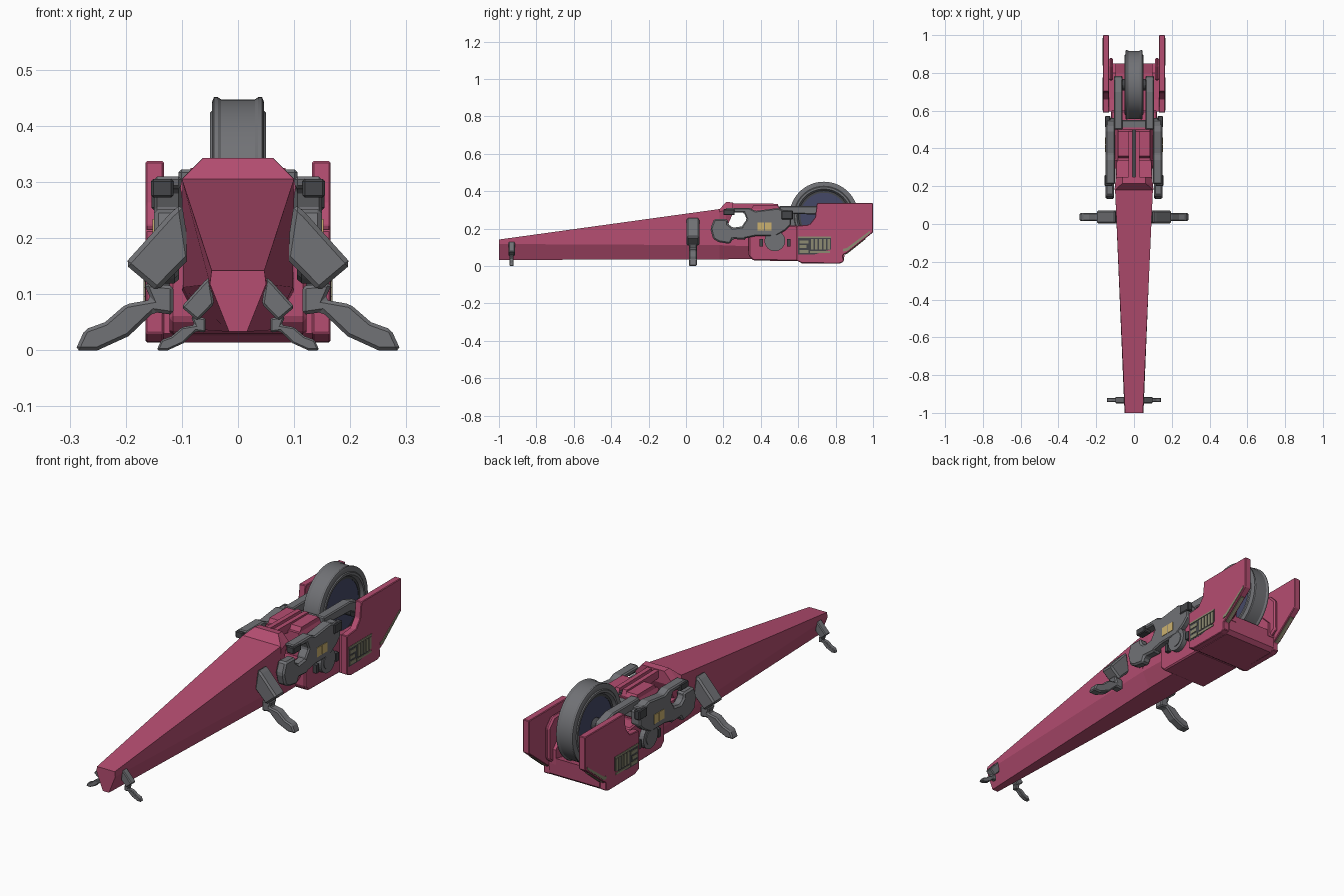
import bpy, bmesh, math
from mathutils import Matrix

if "Cube" in bpy.data.objects:
    bpy.data.objects.remove(bpy.data.objects["Cube"])


def mat(name, r, g, b):
    m = bpy.data.materials.new(name)
    m.diffuse_color = (r, g, b, 1)
    m.use_nodes = True
    m.node_tree.nodes["Principled BSDF"].inputs["Base Color"].default_value = m.diffuse_color
    return m


RED = mat("raspberry paint", 0.46, 0.075, 0.165)
GREY = mat("mid grey metal", 0.165, 0.168, 0.18)
DARK = mat("dark grey", 0.06, 0.062, 0.068)
BLUE = mat("navy hub", 0.06, 0.066, 0.135)
KHAKI = mat("khaki vent", 0.27, 0.26, 0.17)
YELLOW = mat("yellow plate", 0.60, 0.44, 0.16)


def finish(name, bm, m, bevel=0):
    bmesh.ops.recalc_face_normals(bm, faces=bm.faces)
    me = bpy.data.meshes.new(name)
    bm.to_mesh(me)
    bm.free()
    me.materials.append(m)
    ob = bpy.data.objects.new(name, me)
    bpy.context.collection.objects.link(ob)
    if bevel:
        mod = ob.modifiers.new("chamfer", 'BEVEL')
        mod.width, mod.segments, mod.limit_method = bevel, 1, 'ANGLE'
    return ob


def loft(name, rings, m, bevel=0):
    """Skin a list of equal-length vertex rings and cap both ends."""
    bm = bmesh.new()
    vs = [[bm.verts.new(p) for p in r] for r in rings]
    n = len(vs[0])
    for a, b in zip(vs, vs[1:]):
        for i in range(n):
            j = (i + 1) % n
            bm.faces.new((a[i], a[j], b[j], b[i]))
    bm.faces.new(vs[0])
    bm.faces.new(vs[-1])
    return finish(name, bm, m, bevel)


def side(name, pts, x0, x1, m, bevel=0, mirror=True):
    """Side profile (y, z) extruded from x0 to x1, optionally on both sides."""
    for s, tag in ((1, "right"), (-1, "left")) if mirror else ((1, "centre"),):
        loft(f"{name}_{tag}", [[(s * x, y, z) for y, z in pts] for x in (x0, x1)], m, bevel)


def rect(y0, y1, z0, z1):
    return [(y0, z0), (y1, z0), (y1, z1), (y0, z1)]


def lathe(name, prof, cy, cz, m, n=48):
    """Closed (x, radius) profile spun around an x axis at (cy, cz)."""
    rings = []
    for k in range(n):
        a = 2 * math.pi * k / n
        rings.append([(x, cy + r * math.cos(a), cz + r * math.sin(a)) for x, r in prof])
    bm = bmesh.new()
    vs = [[bm.verts.new(p) for p in r] for r in rings]
    q = len(prof)
    for k in range(n):
        a, b = vs[k], vs[(k + 1) % n]
        for i in range(q):
            bm.faces.new((a[i], a[(i + 1) % q], b[(i + 1) % q], b[i]))
    ob = finish(name, bm, m)
    bpy.context.view_layer.objects.active = ob
    ob.select_set(True)
    bpy.ops.object.shade_smooth_by_angle(angle=math.radians(30))
    ob.select_set(False)


def disc(name, x0, x1, y, z, r, m, n=40):
    bm = bmesh.new()
    bmesh.ops.create_cone(bm, cap_ends=True, segments=n, radius1=r, radius2=r, depth=abs(x1 - x0),
                          matrix=Matrix.Translation(((x0 + x1) / 2, y, z)) @ Matrix.Rotation(math.pi / 2, 4, 'Y'))
    finish(name, bm, m)


# Long tapering nose: top, shoulder and keel points per station
def station(y, *half):
    return [(x, y, z) for x, z in half] + [(-x, y, z) for x, z in reversed(half)]


loft("nose", [station(-1, (.047, .142), (.05, .118), (.016, .033)),
              station(.18, (.1, .305), (.098, .112), (.06, .036))], RED)
loft("nose_tail", [station(.18, (.097, .21), (.098, .112), (.06, .036)),
                   station(.36, (.09, .19), (.1, .105), (.06, .038))], RED)
loft("cowl", [station(.18, (.1, .305), (.103, .29), (.09, .2)),
              station(.215, (.062, .343), (.1, .30), (.088, .2)),
              station(.25, (.06, .34), (.095, .30), (.085, .28))], RED)

# Central body and tank with its split fin
side("body", [(.335, .055), (.36, .03), (.6, .026), (.6, .215), (.54, .22), (.335, .18)],
     -.122, .122, RED, .006, False)
loft("tank", [station(.335, (.085, .305), (.1, .27), (.1, .17)),
              station(.51, (.085, .305), (.1, .27), (.1, .17))], RED)
side("tank_fin", [(.25, .3), (.51, .28), (.49, .333), (.25, .336)], .008, .03, RED)
side("tank_slot", rect(.25, .5, .295, .318), -.008, .008, DARK, 0, False)
side("tank_panel", [(.34, .29), (.51, .29), (.49, .325), (.36, .325)], .03, .085, RED)

# Rear fairing: side plates, floor tub and inner liners
side("rear_plate", [(.59, .03), (.62, .016), (.82, .014), (.842, .022), (.84, .06), (.86, .07),
                    (1, .18), (1, .337), (.70, .337), (.69, .26), (.66, .222), (.59, .215)],
     .132, .165, RED, .003)
side("rear_tub", [(.595, .03), (.62, .014), (.825, .014), (.845, .03), (.85, .11), (.8, .1), (.595, .1)],
     -.133, .133, RED, 0, False)
loft_pts = [(.595, .05), (.85, .08), (.85, .15), (.8, .2), (.66, .2), (.595, .21)]
side("rear_liner", loft_pts, .095, .134, RED)
side("plate_brace", [(.84, .08), (.88, .11), (.88, .26), (.84, .3), (.76, .3), (.76, .15)], .11, .133, RED, .008)

# Wheel with raised rims and navy hub discs
WY, WZ = .737, .267
half = [(.030, .180), (.036, .184), (.043, .184), (.046, .176), (.046, .16), (.05, .156), (.05, .145), (.036, .136)]
lathe("wheel_tyre", half + [(-x, r) for x, r in reversed(half)], WY, WZ, GREY, 64)
disc("wheel_hub", -.034, .034, WY, WZ, .138, BLUE, 48)
for s in (-1, 1):
    x = s * .036
    lathe("hub_ring", [(s * .03, .137), (x, .137), (x, .125), (s * .03, .125)], WY, WZ, DARK)
disc("wheel_axle", -.1, .1, WY, WZ, .03, DARK, 20)

# Swing arms and cross bar holding the wheel
side("swing_arm", [(.5, .255), (.57, .28), (.7, .275), (.76, .245), (.785, .26), (.77, .3), (.7, .322), (.5, .322)],
     .06, .106, GREY, .005)
side("cross_bar", rect(.505, .55, .24, .3), -.145, .145, GREY, .005, False)

# Side handling arms: upper frame, rounded front lever, joint
side("side_arm", [(.3, .145), (.37, .16), (.48, .16), (.53, .19), (.562, .22), (.562, .285), (.49, .31),
                  (.37, .295), (.34, .31), (.21, .31), (.215, .288), (.31, .285), (.325, .25), (.3, .215)],
     .1, .15, GREY, .006)
side("front_lever", [(.13, .2), (.145, .145), (.175, .128), (.235, .118), (.25, .145), (.32, .14), (.32, .215),
                     (.25, .205), (.225, .225), (.225, .25), (.15, .252)], .105, .15, GREY, .008)
side("arm_cap", rect(.51, .572, .25, .296), .125, .154, DARK, .004)
side("lever_cap", rect(.2, .26, .272, .305), .115, .155, DARK, .004)
for y in (.382, .422):
    side("yellow_plate", rect(y, y + .036, .19, .234), .149, .1525, YELLOW)

# Round side hatch with bolts
for s in (-1, 1):
    disc("side_hatch", s * .12, s * .146, .475, .135, .055, GREY, 32)
    disc("hatch_core", s * .14, s * .149, .475, .135, .036, GREY, 32)
for y in (.392, .54):
    side("hatch_bolt", rect(y, y + .02, .105, .145), .118, .142, DARK)

# Side vents: dark recess, khaki frame and slats
side("vent_recess", [(.6, .063), (.69, .063), (.775, .09), (.775, .158), (.6, .158)], .16, .1657, DARK)
side("vent_rail", rect(.6, .775, .15, .158), .16, .168, KHAKI)
for i in range(5):
    y = .668 + i * .022
    side("vent_slat", rect(y, y + .014, .088, .146), .16, .168, KHAKI)
for i in range(3):
    z = .07 + i * .026
    side("vent_block", rect(.608, .655 - .01 * (i % 2), z, z + .016), .16, .168, KHAKI)
side("vent_sill", rect(.662, .77, .07, .08), .16, .168, KHAKI)

# Khaki strips along the slanted rear edge
side("edge_strip", [(.84, .078), (.865, .083), (.985, .178), (.985, .19), (.86, .097), (.84, .092)],
     .16, .168, KHAKI)
side("edge_strip_under", [(.85, .06), (.865, .068), (.96, .144), (.96, .15), (.85, .075)], .14, .157, KHAKI)

# Landing legs: front profile (x, z) with thickness along y; front pair is half size
UPPER = [(.085, .165), (.1, .262), (.12, .245), (.202, .154), (.144, .105)]
LOWER = [(.115, .115), (.115, .063), (.15, .068), (.195, .025), (.25, 0), (.29, 0), (.273, .037),
         (.237, .05), (.2, .082), (.155, .09), (.168, .12)]
for where, k, y in (("rear", 1, .037), ("front", .5, -.932)):
    for s, tag in ((1, "right"), (-1, "left")):
        for part, pts, t, bev in (("thigh", UPPER, .034, .008), ("foot", LOWER, .022, .006)):
            rings = [[(s * x * k, y + d * t * k, z * k) for x, z in pts] for d in (-1, 1)]
            loft(f"{where}_leg_{part}_{tag}", rings, GREY, bev * k)
